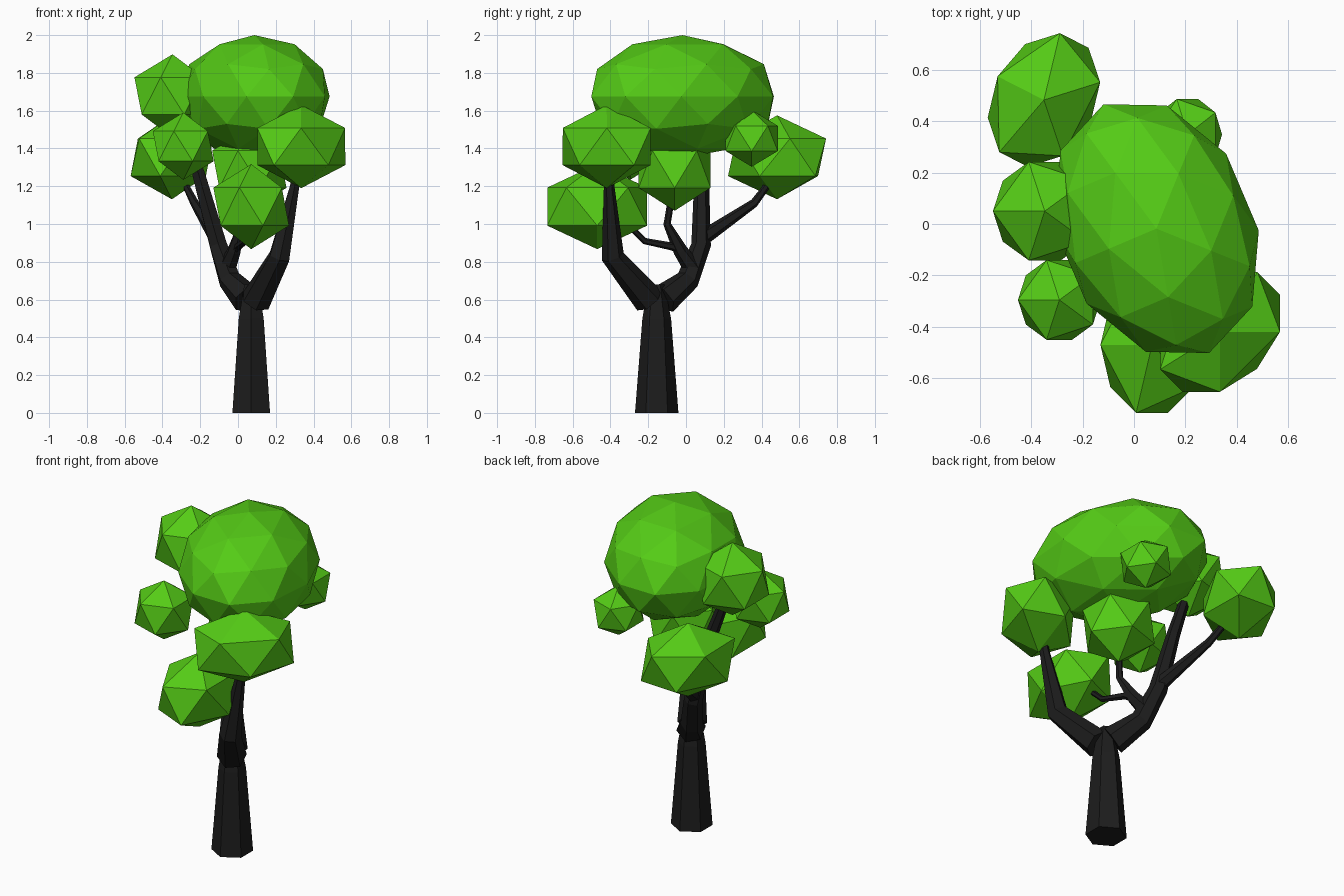
import bpy, bmesh
from math import radians, cos, sin, tau
from mathutils import Vector, Matrix

if "Cube" in bpy.data.objects:
    bpy.data.objects.remove(bpy.data.objects["Cube"])


def material(name, color):
    m = bpy.data.materials.new(name)
    m.diffuse_color = color
    m.use_nodes = True
    m.node_tree.nodes["Principled BSDF"].inputs["Base Color"].default_value = m.diffuse_color
    return m


BARK = material("bark", (0.012, 0.012, 0.012, 1))
LEAF = material("leaf", (0.09, 0.6, 0.008, 1))


def finish(bm, name, mat):
    bmesh.ops.recalc_face_normals(bm, faces=bm.faces)
    me = bpy.data.meshes.new(name)
    bm.to_mesh(me)
    bm.free()
    me.materials.append(mat)
    ob = bpy.data.objects.new(name, me)
    bpy.context.collection.objects.link(ob)


def limb(name, path, sides=6):
    """Faceted tapering tube through (x, y, z, radius) points."""
    bm = bmesh.new()
    pts = [Vector(p[:3]) for p in path]
    rings = []
    for i, p in enumerate(pts):
        a, b = pts[max(i - 1, 0)], pts[min(i + 1, len(pts) - 1)]
        t = (b - a).normalized()
        u = t.cross(Vector((1, 0, 0))).normalized()
        w = t.cross(u)
        r = path[i][3]
        rings.append([bm.verts.new(p + r * (u * cos(tau * k / sides) + w * sin(tau * k / sides)))
                      for k in range(sides)])
    for lo, hi in zip(rings, rings[1:]):
        for k in range(sides):
            n = (k + 1) % sides
            bm.faces.new((lo[k], lo[n], hi[n], hi[k]))
    bm.faces.new(rings[0][::-1])
    bm.faces.new(rings[-1])
    finish(bm, name, BARK)


def leaf_clump(name, centre, scale, turn=180, detail=1):
    """Stretched, flat-shaded icosphere."""
    bm = bmesh.new()
    mat = (Matrix.Translation(centre) @ Matrix.Rotation(radians(turn), 4, 'Z')
           @ Matrix.Diagonal((*scale, 1)))
    bmesh.ops.create_icosphere(bm, subdivisions=detail, radius=1, matrix=mat)
    finish(bm, name, LEAF)


# Trunk and two main boughs
limb("trunk", [(.07, -.155, 0, .115), (.07, -.155, .5, .076), (.07, -.157, .68, .042)])
limb("front_bough", [(.095, -.195, .595, .082), (.22, -.388, .828, .061),
                     (.30, -.407, 1.2, .028), (.31, -.41, 1.3, .024)])
limb("back_bough", [(.05, -.12, .6, .082), (-.045, .01, .705, .062), (-.105, .08, .89, .052),
                    (-.21, .083, 1.27, .038), (-.30, .07, 1.52, .03)])

# Smaller branches off the back bough
limb("back_branch", [(-.11, .08, .92, .042), (-.23, .36, 1.11, .023),
                     (-.27, .42, 1.19, .019), (-.29, .44, 1.26, .017)])
limb("middle_branch", [(-.06, .04, .76, .05), (-.02, -.03, .86, .038),
                       (.02, -.1, 1.0, .02), (.04, -.08, 1.12, .018)])
limb("low_branch", [(-.03, .0, .84, .026), (.0, -.07, .88, .021),
                    (.04, -.22, .91, .017), (.06, -.29, .98, .015)])

# Foliage
leaf_clump("crown", (.087, -.018, 1.675), (.382, .525, .325), 203, 2)
leaf_clump("low_front_clump", (.07, -.47, 1.092), (.224, .311, .225))
leaf_clump("right_front_clump", (.335, -.42, 1.41), (.226, .314, .22), 135)
leaf_clump("back_left_clump", (-.35, .482, 1.353), (.226, .305, .222), 153)
leaf_clump("left_clump", (-.347, .05, 1.678), (.225, .225, .22))
leaf_clump("left_front_clump", (-.29, -.295, 1.412), (.18, .182, .178))
leaf_clump("back_right_clump", (.208, .348, 1.453), (.15, .162, .15))
leaf_clump("middle_clump", (.06, -.06, 1.29), (.22, .224, .22))
